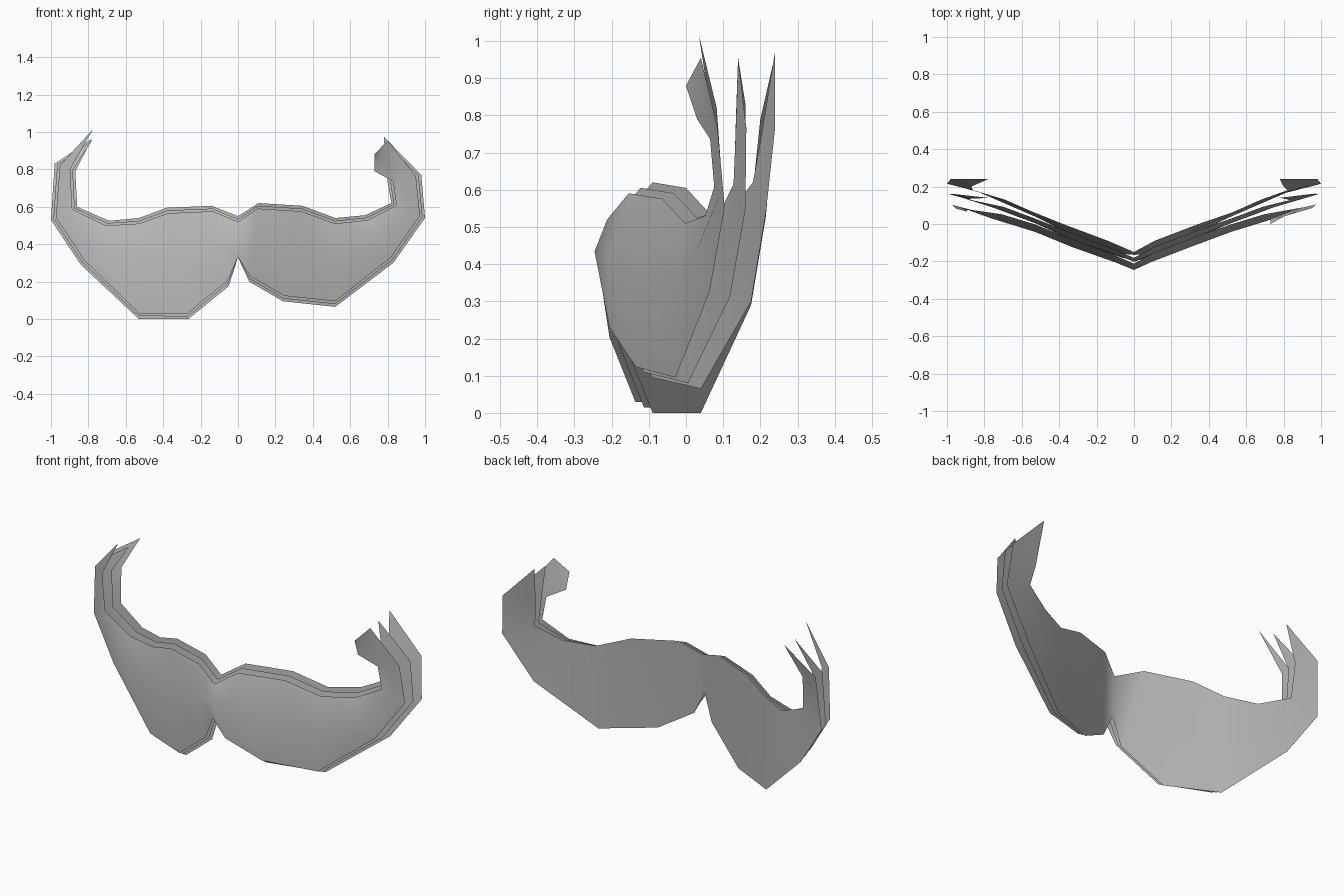
import bpy
from mathutils import Vector

cube = bpy.data.objects.get("Cube")
if cube:
    bpy.data.objects.remove(cube, do_unlink=True)

# One flat grey for the whole moustache
grey = bpy.data.materials.new("mid_grey")
grey.use_nodes = True
colour = (0.5, 0.5, 0.5, 1)
grey.diffuse_color = colour
grey.node_tree.nodes["Principled BSDF"].inputs["Base Color"].default_value = colour

# Each wing is a ladder of rungs: upper edge (x, z) and lower edge (x, z)
CENTRE = ((0, .55), (0, .33))
LEFT = [CENTRE,
        ((.11, .62), (.06, .2)), ((.345, .605), (.24, .095)),
        ((.52, .54), (.52, .065)), ((.68, .555), (.83, .3)),
        ((.82, .62), (1, .54)), ((.8, .73), (.98, .77))]
RIGHT = [CENTRE,
         ((-.14, .605), (-.05, .175)), ((-.38, .595), (-.265, 0)),
         ((-.53, .54), (-.53, 0)), ((-.69, .525), (-.84, .29)),
         ((-.86, .6), (-1, .53)), ((-.87, .79), (-.98, .83))]

# Depth of the upper and lower edges along the rungs, front and back sheet
UPPER_FRONT = [-.21, -.15, -.06, 0, .05, .07, .06]
UPPER_BACK = [-.15, -.09, 0, .06, .13, .18, .2]
LOWER_FRONT = [-.225, -.21, -.14, -.03, .065, .11, .09]
LOWER_BACK = [-.165, -.16, -.09, .04, .175, .215, .24]


def mix(a, b, t):
    return a + (b - a) * t


def rung_points(rungs, index, depth):
    """Upper, middle and lower point of a rung; depth 0 is front, 1 is back."""
    (ux, uz), (lx, lz) = rungs[index]
    upper = Vector((ux, mix(UPPER_FRONT[index], UPPER_BACK[index], depth), uz))
    lower = Vector((lx, mix(LOWER_FRONT[index], LOWER_BACK[index], depth), lz))
    # sheets nearer the front are slightly smaller
    inset = (lower - upper).normalized() * .03 * (1 - depth)
    upper, lower = upper + inset, lower - inset
    if index == 0:
        lower = lower + inset
    middle = upper.lerp(lower, .45)
    middle.y -= .028 * (1 - depth) if index < 5 else 0
    return [upper, middle, lower]


def add_wing(verts, faces, rungs, depth, tip, flip):
    """Skin one wing from the centre to its pointed or blunt end."""
    def face(*ids):
        faces.append(ids[::-1] if flip else ids)

    rows = [rung_points(rungs, i, depth) for i in range(len(rungs))]
    if len(tip) > 1:
        inner, outer = Vector(tip[0]), Vector(tip[1])
        rows.append([inner, inner.lerp(outer, .5), outer])
    start = len(verts)
    for row in rows:
        verts.extend(row)
    for r in range(len(rows) - 1):
        for k in range(2):
            a = start + r * 3 + k
            face(a, a + 1, a + 4, a + 3)
    # closing point
    verts.append(Vector(tip[-1]))
    end = len(verts) - 1
    face(end - 3, end - 2, end)
    face(end - 2, end - 1, end)


def add_sheet(name, depth, left_tip, right_tip):
    verts, faces = [], []
    add_wing(verts, faces, LEFT, depth, left_tip, False)
    add_wing(verts, faces, RIGHT, depth, right_tip, True)
    mesh = bpy.data.meshes.new(name)
    mesh.from_pydata(verts, [], faces)
    mesh.materials.append(grey)
    sheet = bpy.data.objects.new(name, mesh)
    bpy.context.collection.objects.link(sheet)
    bpy.context.view_layer.objects.active = sheet
    sheet.select_set(True)
    # weld the two wings along the centre line
    bpy.ops.object.mode_set(mode="EDIT")
    bpy.ops.mesh.select_all(action="SELECT")
    bpy.ops.mesh.remove_doubles(threshold=.001)
    bpy.ops.object.mode_set(mode="OBJECT")
    bpy.ops.object.shade_smooth_by_angle(angle=1.1)
    sheet.select_set(False)


# Three nested sheets whose curled ends fan apart
for selected in list(bpy.context.selected_objects):
    selected.select_set(False)
add_sheet("front_moustache_sheet", 0,
          [(.73, .03, .79), (.8, .04, .955), (.73, 0, .88)],
          [(-.775, .035, 1.015)])
add_sheet("middle_moustache_sheet", .5, [(.78, .14, .955)], [(-.78, .14, .955)])
add_sheet("back_moustache_sheet", 1, [(.78, .24, .975)], [(-.78, .24, .965)])
